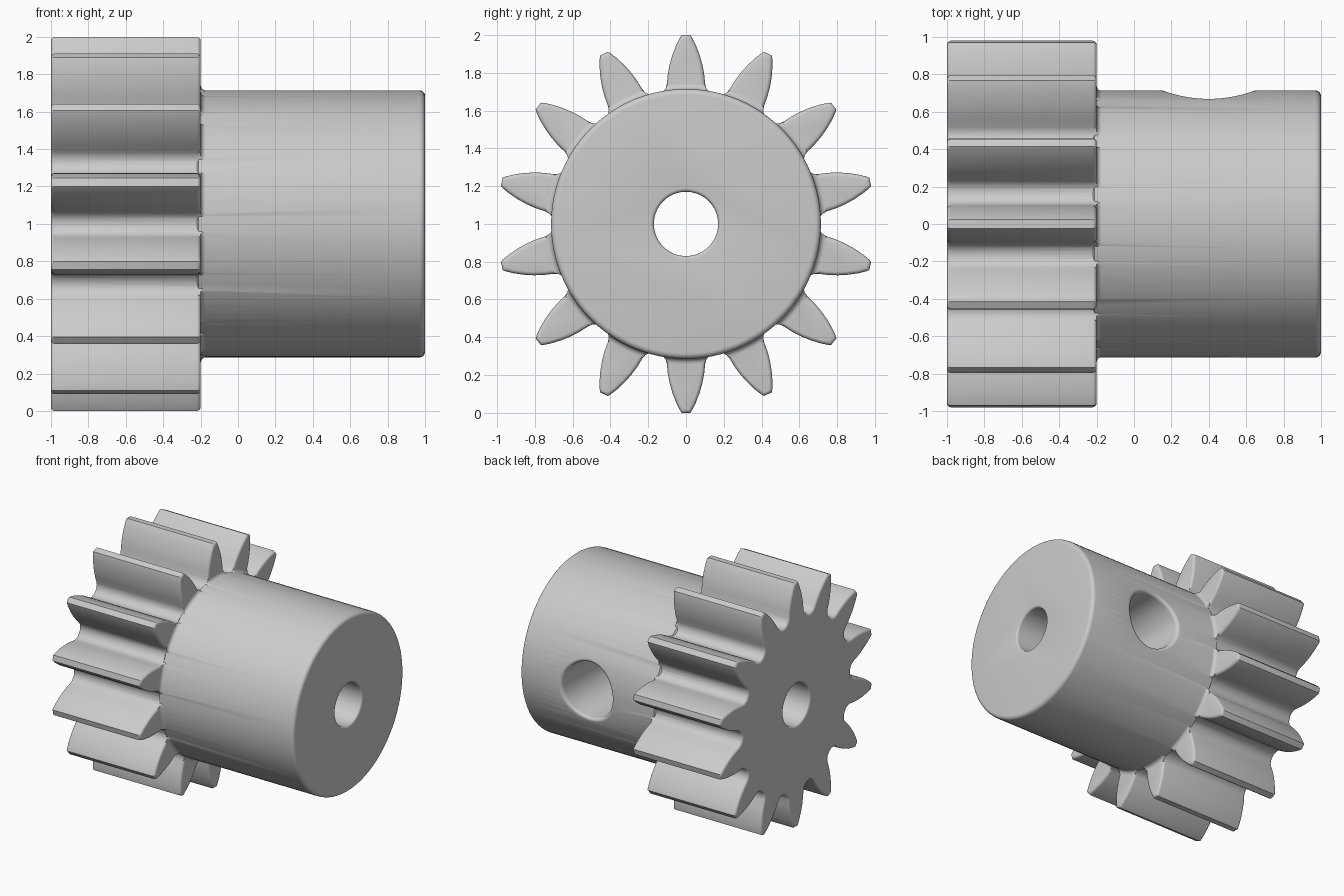
import bpy, bmesh, math
from mathutils import Vector

if "Cube" in bpy.data.objects:
    bpy.data.objects.remove(bpy.data.objects["Cube"], do_unlink=True)

TEETH = 14
HUB_R, BORE_R, SCREW_R = 0.714, 0.17, 0.225
GEAR_END = -0.2
SCREW_X = 0.4
AXIS = Vector((0, 0, 1))
ROUND = 0.03

steel = bpy.data.materials.new("steel grey")
steel.use_nodes = True
GREY = (0.6, 0.6, 0.6, 1)
steel.diffuse_color = GREY
steel.node_tree.nodes["Principled BSDF"].inputs["Base Color"].default_value = GREY


def loft(name, rings, bevel=0):
    """Closed solid through rings of equal length, caps optionally rounded."""
    bm = bmesh.new()
    loops = [[bm.verts.new(p) for p in ring] for ring in rings]
    n = len(loops[0])
    for a, b in zip(loops, loops[1:]):
        for i in range(n):
            j = (i + 1) % n
            bm.faces.new((a[i], a[j], b[j], b[i]))
    caps = [bm.faces.new(loops[0]), bm.faces.new(loops[-1])]
    bmesh.ops.recalc_face_normals(bm, faces=bm.faces)
    if bevel:
        edges = [e for f in caps for e in f.edges]
        bmesh.ops.bevel(bm, geom=edges, offset=bevel, segments=4, profile=0.5,
                        affect='EDGES', clamp_overlap=False)
    mesh = bpy.data.meshes.new(name)
    bm.to_mesh(mesh)
    bm.free()
    mesh.materials.append(steel)
    obj = bpy.data.objects.new(name, mesh)
    bpy.context.collection.objects.link(obj)
    return obj


def ring_x(x, polar):
    return [AXIS + Vector((x, r * math.cos(a), r * math.sin(a))) for r, a in polar]


def turned(name, profile, n=96):
    """Solid of revolution about the shaft axis from (x, radius) pairs."""
    return loft(name, [ring_x(x, [(r, math.tau * i / n) for i in range(n)])
                       for x, r in profile])


# Tooth flank as (radius, half width), from root fillet to tip
flank = [(0.70, 0.145), (0.707, 0.126), (0.725, 0.108), (0.75, 0.101),
         (0.80, 0.096), (0.85, 0.086), (0.90, 0.071), (0.95, 0.051),
         (0.985, 0.033), (1.0, 0.023)]
half = [(r, math.asin(w / r)) for r, w in flank]
outline = []
for t in range(TEETH):
    mid = math.pi / 2 + math.tau * t / TEETH
    outline += [(0.70, mid - math.pi / TEETH)]
    outline += [(r, mid - a) for r, a in half]
    outline += [(r, mid + a) for r, a in reversed(half)]

# Toothed wheel
gear = loft("pinion_gear", [ring_x(-1, outline), ring_x(GEAR_END, outline)], bevel=0.02)

# Fillet between the tooth ends and the hub
steps = [math.pi / 2 * k / 5 for k in range(6)]
rings = [ring_x(GEAR_END - 0.03, [(min(r, HUB_R + ROUND), a) for r, a in outline])]
for s in steps:
    limit = HUB_R + ROUND * (1 - math.sin(s)) - 0.001
    x = GEAR_END + ROUND * (1 - math.cos(s))
    rings.append(ring_x(x, [(min(r, limit), a) for r, a in outline]))
fillet = loft("tooth_fillet", rings)

# Hub with a rounded outer edge
profile = [(GEAR_END - 0.05, 0.66), (GEAR_END - 0.01, HUB_R)]
profile += [(1 - ROUND + ROUND * math.sin(s), HUB_R - ROUND + ROUND * math.cos(s))
            for s in steps]
hub = turned("hub", profile)

# Shaft bore cutter, flared at both ends
lip = 0.018
flare = [(1 - lip + lip * math.sin(s), BORE_R + lip * (1 - math.cos(s))) for s in steps]
flare.append((1.1, BORE_R + lip))
bore = turned("bore_cutter", [(-x, r) for x, r in reversed(flare)] + flare, 64)

# Set screw cutter whose flare follows the curved hub surface
rings = []
N = 64
for k, s in enumerate([None] + steps + [None]):
    rad = SCREW_R + (ROUND * (1 - math.cos(s)) if s is not None else ROUND * (k > 0))
    ring = []
    for i in range(N):
        a = math.tau * i / N
        z = rad * math.sin(a)
        if s is None:
            y = 0.9 if k else 0.0
        else:
            y = math.sqrt(HUB_R ** 2 - z * z) - ROUND * (1 - math.sin(s))
        ring.append(AXIS + Vector((SCREW_X + rad * math.cos(a), y, z)))
    rings.append(ring)
rings[0] = [Vector((SCREW_X + SCREW_R * math.cos(math.tau * i / N), 0,
                    1 + SCREW_R * math.sin(math.tau * i / N))) for i in range(N)]
screw = loft("set_screw_cutter", rings)

# Merge the solids and cut the holes
for tool, op in ((hub, 'UNION'), (fillet, 'UNION'), (bore, 'DIFFERENCE'),
                 (screw, 'DIFFERENCE')):
    mod = gear.modifiers.new(tool.name, 'BOOLEAN')
    mod.operation, mod.solver, mod.object = op, 'EXACT', tool
bpy.context.view_layer.update()
merged = bpy.data.meshes.new_from_object(
    gear.evaluated_get(bpy.context.evaluated_depsgraph_get()))
gear.modifiers.clear()
gear.data = merged
merged.name = "pinion_gear"
for tool in (hub, fillet, bore, screw):
    bpy.data.objects.remove(tool, do_unlink=True)

# Smooth shading with crisp edges kept
bpy.ops.object.select_all(action='DESELECT')
gear.select_set(True)
bpy.context.view_layer.objects.active = gear
bpy.ops.object.shade_smooth_by_angle(angle=math.radians(32))
